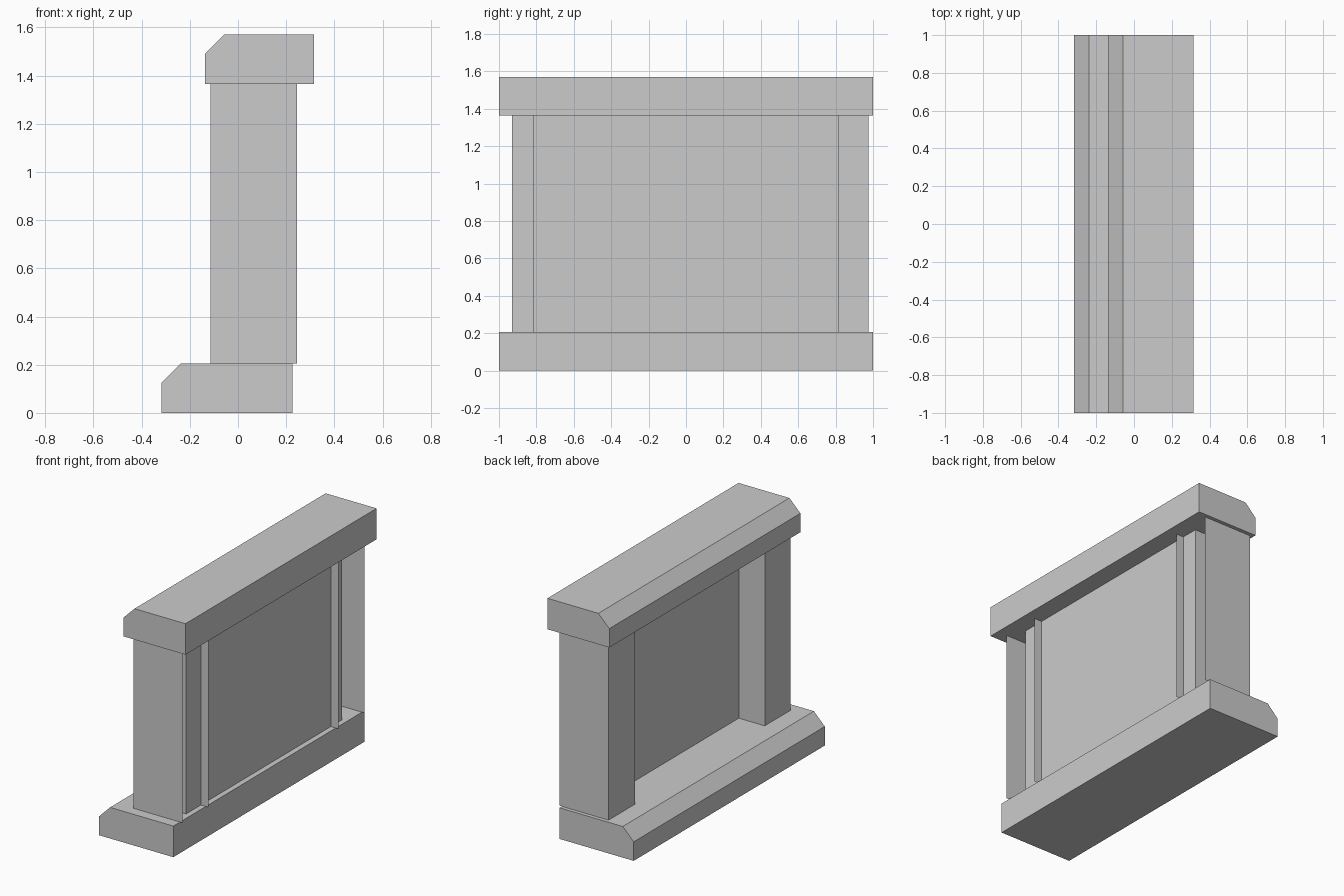
import bpy, bmesh
from mathutils import Vector

cube = bpy.data.objects.get("Cube")
if cube:
    bpy.data.objects.remove(cube, do_unlink=True)

# One plain stone colour
stone = bpy.data.materials.new("grey stone")
stone.use_nodes = True
COLOUR = (0.6, 0.6, 0.6, 1)
stone.diffuse_color = COLOUR
stone.node_tree.nodes["Principled BSDF"].inputs["Base Color"].default_value = COLOUR


def extrude(name, points, offset, closed=True):
    """Sweep a profile along offset: a closed profile makes a solid, an open one a sheet."""
    bm = bmesh.new()
    verts = [bm.verts.new(p) for p in points]
    if closed:
        geom = [bm.faces.new(verts)]
        result = bmesh.ops.extrude_face_region(bm, geom=geom, use_keep_orig=True)
    else:
        geom = [bm.edges.new(pair) for pair in zip(verts, verts[1:])]
        result = bmesh.ops.extrude_edge_only(bm, edges=geom)
    moved = [v for v in result["geom"] if isinstance(v, bmesh.types.BMVert)]
    bmesh.ops.translate(bm, verts=moved, vec=Vector(offset))
    bmesh.ops.recalc_face_normals(bm, faces=bm.faces)
    mesh = bpy.data.meshes.new(name)
    bm.to_mesh(mesh)
    bm.free()
    mesh.materials.append(stone)
    obj = bpy.data.objects.new(name, mesh)
    bpy.context.collection.objects.link(obj)
    return obj


def chamfered_beam(name, x0, x1, z0, z1, cut=0.08):
    """Full-length beam with its upper -x edge cut off."""
    profile = [(x0, z0), (x1, z0), (x1, z1), (x0 + cut, z1), (x0, z1 - cut)]
    extrude(name, [(x, -1, z) for x, z in profile], (0, 2, 0))


BASE_TOP, LINTEL_BOTTOM = 0.206, 1.365
HEIGHT = (0, 0, LINTEL_BOTTOM - BASE_TOP)

# Hearth base and mantel lintel
chamfered_beam("base", -0.317, 0.226, 0, BASE_TOP)
chamfered_beam("lintel", -0.138, 0.315, LINTEL_BOTTOM, 1.57)

# Back panel, its ends running into the pillars
panel = [(0.075, -0.815), (0.19, -0.815), (0.19, 0.815), (0.075, 0.815)]
extrude("panel", [(x, y, BASE_TOP) for x, y in panel], HEIGHT)

# Hollow pillars, open towards +x
for name, outer, inner in (("front_pillar", -0.93, -0.66), ("back_pillar", 0.975, 0.70)):
    path = [(0.245, outer), (-0.115, outer), (-0.115, inner), (0.245, inner)]
    extrude(name, [(x, y, BASE_TOP) for x, y in path], HEIGHT, closed=False)
